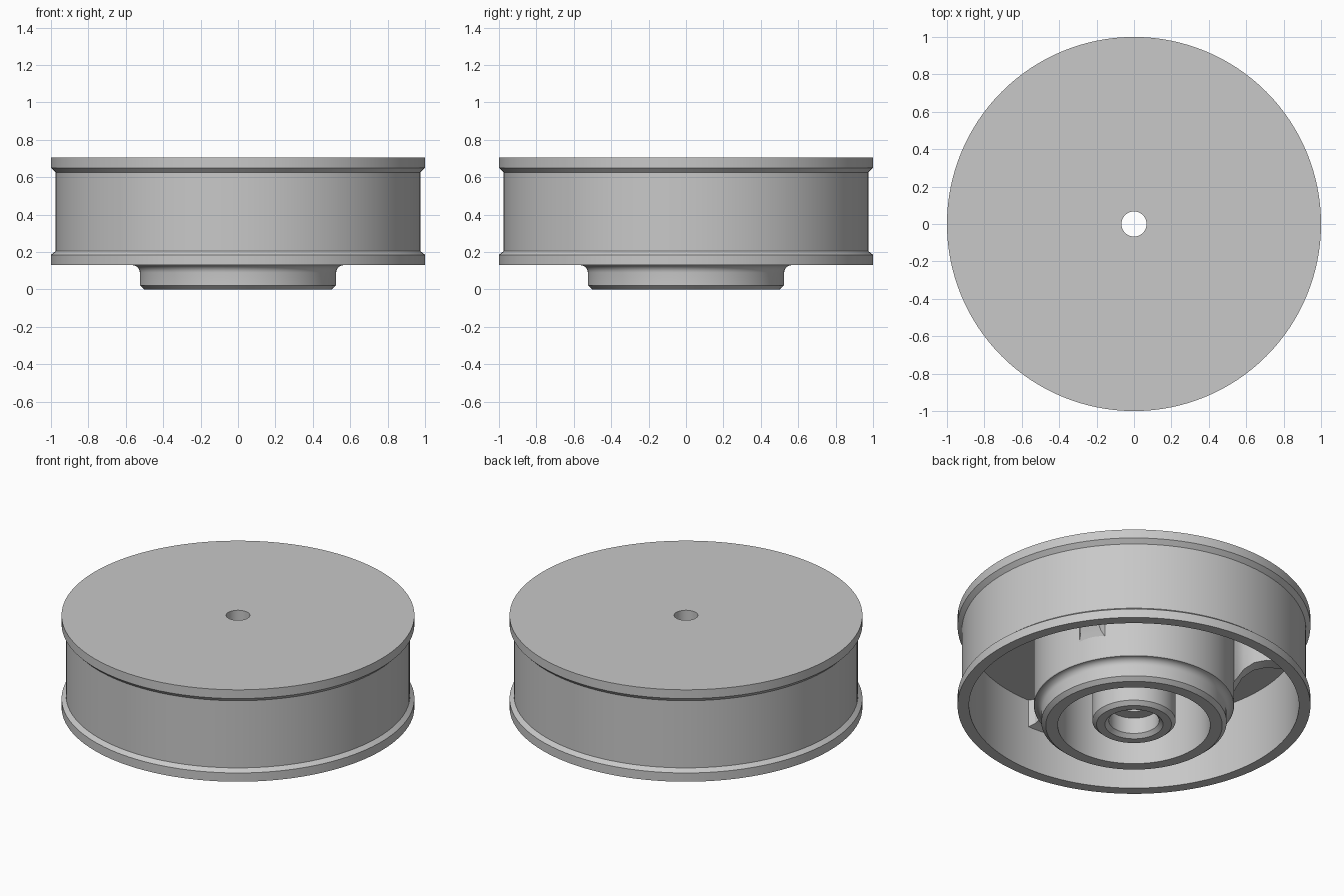
import bpy, bmesh, math
from mathutils import Matrix, Vector

cube = bpy.data.objects.get("Cube")
if cube:
    bpy.data.objects.remove(cube, do_unlink=True)

SEGMENTS = 128

grey = bpy.data.materials.new("plain grey")
grey.use_nodes = True
colour = (0.58, 0.58, 0.58, 1)
grey.diffuse_color = colour
grey.node_tree.nodes["Principled BSDF"].inputs["Base Color"].default_value = colour


def finish(name, bm):
    """Turn a bmesh into a smooth-shaded object with sharp edges kept."""
    bmesh.ops.recalc_face_normals(bm, faces=bm.faces)
    mesh = bpy.data.meshes.new(name)
    bm.to_mesh(mesh)
    bm.free()
    mesh.materials.append(grey)
    obj = bpy.data.objects.new(name, mesh)
    bpy.context.collection.objects.link(obj)
    bpy.ops.object.select_all(action="DESELECT")
    obj.select_set(True)
    bpy.context.view_layer.objects.active = obj
    bpy.ops.object.shade_smooth_by_angle(angle=math.radians(25))
    return obj


def lathe(name, profile):
    """Revolve a closed (radius, z) profile about the z axis."""
    bm = bmesh.new()
    verts = [bm.verts.new((r, 0, z)) for r, z in profile]
    edges = [bm.edges.new((v, verts[i - 1])) for i, v in enumerate(verts)]
    bmesh.ops.spin(bm, geom=verts + edges, cent=(0, 0, 0), axis=(0, 0, 1),
                   angle=math.tau, steps=SEGMENTS, use_merge=True)
    bmesh.ops.remove_doubles(bm, verts=bm.verts, dist=1e-5)
    return finish(name, bm)


def arc(centre, radius, start, end, steps=6):
    """Points of an arc in the profile plane, angles in degrees."""
    angles = [math.radians(start + (end - start) * i / steps) for i in range(steps + 1)]
    return [(centre[0] + radius * math.cos(a), centre[1] + radius * math.sin(a)) for a in angles]


# Flanged rim with its closed top plate
HOLE = 0.067
PLATE_UNDER = 0.58
lathe("rim_and_plate", [
    (HOLE, 0.705), (1, 0.705), (1, 0.65), (0.975, 0.625), (0.975, 0.205),
    (1, 0.185), (1, 0.13), (0.935, 0.13), (0.935, PLATE_UNDER), (HOLE, PLATE_UNDER)])

# Hub ring: wide shoulder, concave fillet, narrow chamfered foot
lathe("hub_ring", [(0.432, 0.62), (0.568, 0.62), (0.568, 0.135)]
      + arc((0.565, 0.09), 0.04, 90, 180)
      + [(0.525, 0.022), (0.5, 0), (0.432, 0)])

# Central boss with a counterbore leading to the axle hole
lathe("centre_boss", [
    (HOLE, 0.62), (0.236, 0.62), (0.236, 0.03), (0.213, 0.008), (0.165, 0.008),
    (0.142, 0.03), (0.142, 0.13), (HOLE, 0.13)])


# Arched ribs, flared where they meet the hub and the rim
RIB_STATIONS = [  # radius, half width, underside height
    (0.55, 0.09, 0.25), (0.58, 0.065, 0.3), (0.62, 0.05, 0.37), (0.68, 0.045, 0.42),
    (0.75, 0.043, 0.44), (0.84, 0.045, 0.44), (0.9, 0.055, 0.42), (0.95, 0.09, 0.4)]


def rib(name, degrees):
    bm = bmesh.new()
    rings = []
    for r, w, z in RIB_STATIONS:
        corners = [(r, -w, 0.62), (r, w, 0.62), (r, w, z), (r, -w, z)]
        rings.append([bm.verts.new(c) for c in corners])
    for a, b in zip(rings, rings[1:]):
        for i in range(4):
            bm.faces.new((a[i - 1], a[i], b[i], b[i - 1]))
    bm.faces.new(rings[0])
    bm.faces.new(rings[-1])
    bm.transform(Matrix.Rotation(math.radians(degrees), 4, "Z"))
    return finish(name, bm)


for i in range(3):
    rib(f"rib_{i + 1}", 25 + 120 * i)
